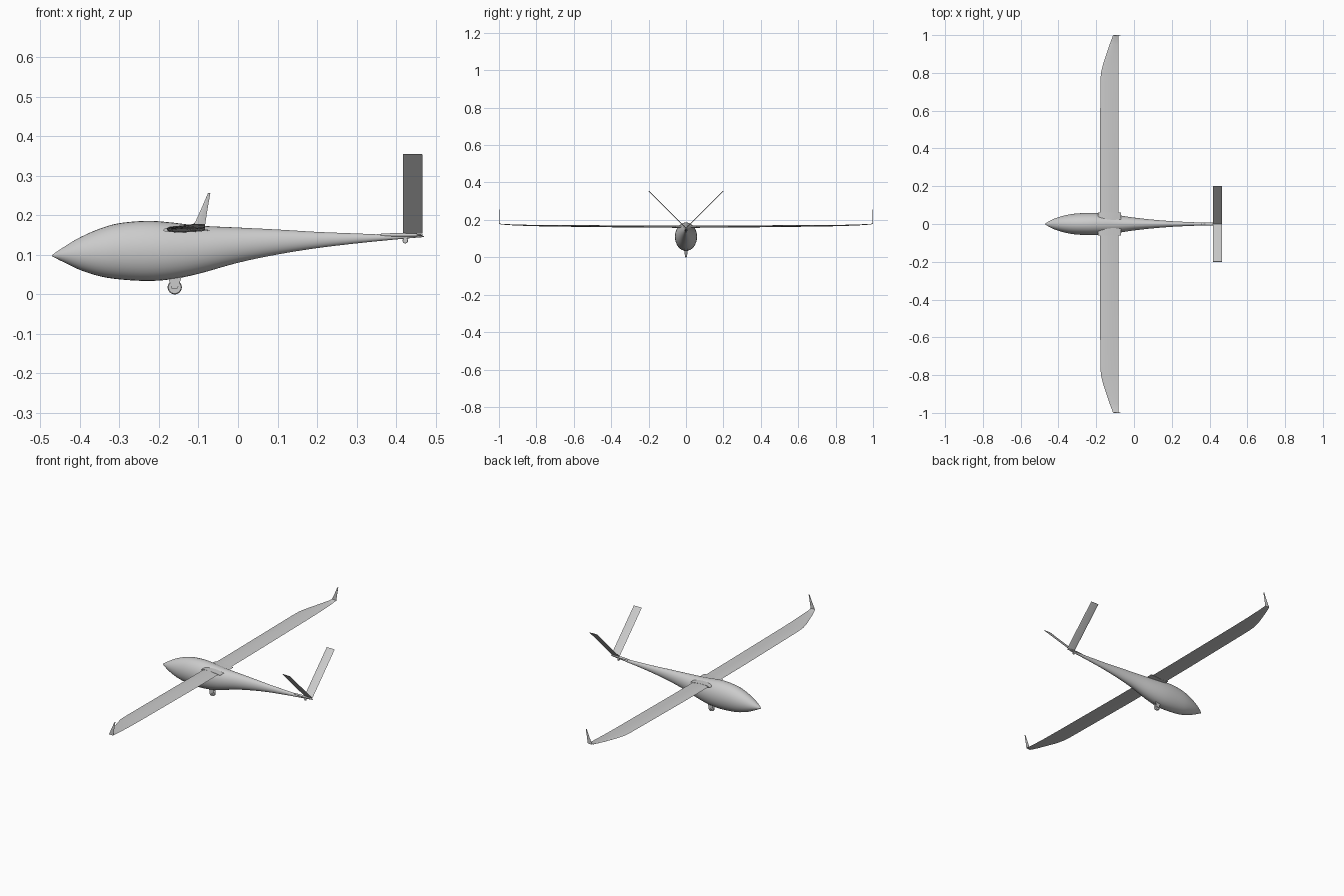
import bpy, bmesh, math
from mathutils import Vector

cube = bpy.data.objects.get("Cube")
if cube:
    bpy.data.objects.remove(cube, do_unlink=True)


def make_material(name, rgb):
    mat = bpy.data.materials.new(name)
    mat.use_nodes = True
    mat.diffuse_color = (*rgb, 1)
    mat.node_tree.nodes["Principled BSDF"].inputs["Base Color"].default_value = (*rgb, 1)
    return mat


GREY = make_material("light grey", (0.6, 0.6, 0.6))


def finish(name, bm):
    """Turn a bmesh into a smooth-shaded object with sharp creases."""
    bmesh.ops.recalc_face_normals(bm, faces=bm.faces)
    mesh = bpy.data.meshes.new(name)
    bm.to_mesh(mesh)
    bm.free()
    mesh.materials.append(GREY)
    obj = bpy.data.objects.new(name, mesh)
    bpy.context.collection.objects.link(obj)
    bpy.ops.object.select_all(action="DESELECT")
    obj.select_set(True)
    bpy.context.view_layer.objects.active = obj
    bpy.ops.object.shade_smooth_by_angle(angle=math.radians(40))
    return obj


def loft(name, rings):
    """Skin a list of equal closed rings and cap both ends."""
    bm = bmesh.new()
    loops = [[bm.verts.new(p) for p in ring] for ring in rings]
    n = len(loops[0])
    for a, b in zip(loops, loops[1:]):
        for i in range(n):
            j = (i + 1) % n
            bm.faces.new((a[i], a[j], b[j], b[i]))
    bm.faces.new(loops[0])
    bm.faces.new(loops[-1])
    return finish(name, bm)


def catmull(points, steps):
    """Smooth curve through tuples of any length."""
    pts = [Vector(p) for p in points]
    pts = [pts[0] * 2 - pts[1]] + pts + [pts[-1] * 2 - pts[-2]]
    out = []
    for p0, p1, p2, p3 in zip(pts, pts[1:], pts[2:], pts[3:]):
        for s in range(steps):
            t = s / steps
            out.append(0.5 * (2 * p1 + (p2 - p0) * t + (2 * p0 - 5 * p1 + 4 * p2 - p3) * t * t
                              + (3 * p1 - p0 - 3 * p2 + p3) * t ** 3))
    return out + [pts[-2]]


def airfoil(lead, trail, origin, normal, thick, n=8):
    """Wing section along x, with its thickness along the normal."""
    chord = trail - lead
    ring = []
    for k in range(2 * n):
        a = math.pi * k / n
        u = (1 + math.cos(a)) / 2
        h = thick * 1.3 * math.sqrt(u) * (1 - u) + 0.0004
        h *= 1 if k <= n else -0.6
        ring.append(Vector((lead + chord * u, origin[0], origin[1])) + Vector(normal) * h)
    return ring


# Fuselage: x, top, bottom, half width
stations = [(-0.47, 0.100, 0.096, 0.002), (-0.44, 0.120, 0.081, 0.020),
            (-0.40, 0.144, 0.062, 0.036), (-0.35, 0.166, 0.046, 0.049),
            (-0.30, 0.180, 0.038, 0.056), (-0.23, 0.186, 0.034, 0.059),
            (-0.17, 0.182, 0.038, 0.057), (-0.10, 0.174, 0.052, 0.049),
            (0.0, 0.169, 0.080, 0.034), (0.1, 0.164, 0.101, 0.023),
            (0.2, 0.158, 0.117, 0.015), (0.3, 0.154, 0.129, 0.010),
            (0.4, 0.150, 0.139, 0.006), (0.47, 0.148, 0.145, 0.001)]
SIDES = 32
rings = []
for x, top, bottom, half in catmull(stations, 4):
    rings.append([(x, half * math.cos(2 * math.pi * i / SIDES),
                   (top + bottom) / 2 + (top - bottom) / 2 * math.sin(2 * math.pi * i / SIDES))
                  for i in range(SIDES)])
loft("fuselage", rings)

# Tail boom fairing
bm = bmesh.new()
bmesh.ops.create_uvsphere(bm, u_segments=16, v_segments=10, radius=1)
for v in bm.verts:
    v.co = (0.407 + v.co.x * 0.062, v.co.y * 0.008, 0.150 + v.co.z * 0.005)
finish("tail_fairing", bm)

# Wing: y, leading edge, trailing edge, height, thickness
wing = [(0.0, -0.180, -0.083, 0.162, 0.014), (0.25, -0.180, -0.083, 0.163, 0.013),
        (0.55, -0.179, -0.083, 0.166, 0.011), (0.75, -0.178, -0.083, 0.168, 0.009),
        (0.80, -0.175, -0.083, 0.169, 0.008), (0.85, -0.163, -0.083, 0.170, 0.007),
        (0.90, -0.146, -0.083, 0.172, 0.006), (0.95, -0.129, -0.083, 0.174, 0.005),
        (0.99, -0.114, -0.083, 0.177, 0.004), (0.998, -0.111, -0.083, 0.180, 0.003)]
for side, s in (("left", 1), ("right", -1)):
    up = (0, 0, 1)
    loft(side + "_wing", [airfoil(le, te, (s * y, z), up, t) for y, le, te, z, t in wing])
    loft(side + "_wing_root", [airfoil(-0.19, -0.07, (s * y, 0.162), up, t)
                               for y, t in ((0.0, 0.018), (0.06, 0.016))])
    # Upturned, swept wing tip
    loft(side + "_winglet", [airfoil(le, te, (s * 0.998, z), (0, s, 0), 0.0025)
                             for le, te, z in ((-0.111, -0.083, 0.177), (-0.093, -0.077, 0.216),
                                               (-0.076, -0.070, 0.256))])
    # V-tail panel
    d = math.sqrt(0.5)
    loft(side + "_tail_panel", [airfoil(0.417, 0.467, (s * y, 0.154 + y), (0, -s * d, d), 0.003)
                                for y in (0.0, 0.2)])


def landing_wheel(name, x, z, radius, top, spread):
    """Tyre, hub and a pair of tapered fork plates."""
    width = radius * 0.45
    profile = [(radius * r, width * w) for r, w in
               ((0.6, -0.8), (0.88, -0.8), (1, -0.3), (1, 0.3), (0.88, 0.8), (0.6, 0.8))]
    bm = bmesh.new()
    n = 24
    grid = [[bm.verts.new((x + r * math.cos(2 * math.pi * i / n), w,
                           z + r * math.sin(2 * math.pi * i / n))) for r, w in profile]
            for i in range(n)]
    for i in range(n):
        a, b = grid[i], grid[(i + 1) % n]
        for j in range(len(profile)):
            k = (j + 1) % len(profile)
            bm.faces.new((a[j], a[k], b[k], b[j]))
    finish(name + "_tyre", bm)
    loft(name + "_hub", [[(x + radius * 0.62 * math.cos(2 * math.pi * i / n), y,
                           z + radius * 0.62 * math.sin(2 * math.pi * i / n)) for i in range(n)]
                         for y in (-width * 0.4, width * 0.4)])
    for side, s in (("left", 1), ("right", -1)):
        outline = [(x - spread, top), (x + spread, top),
                   (x + radius * 0.4, z - radius * 0.2), (x - radius * 0.4, z - radius * 0.2)]
        loft(name + "_" + side + "_fork", [[(px, s * y, pz) for px, pz in outline]
                                           for y in (width, width * 1.25)])


landing_wheel("main_wheel", -0.16, 0.018, 0.018, 0.046, 0.018)
landing_wheel("tail_wheel", 0.423, 0.136, 0.007, 0.146, 0.006)
